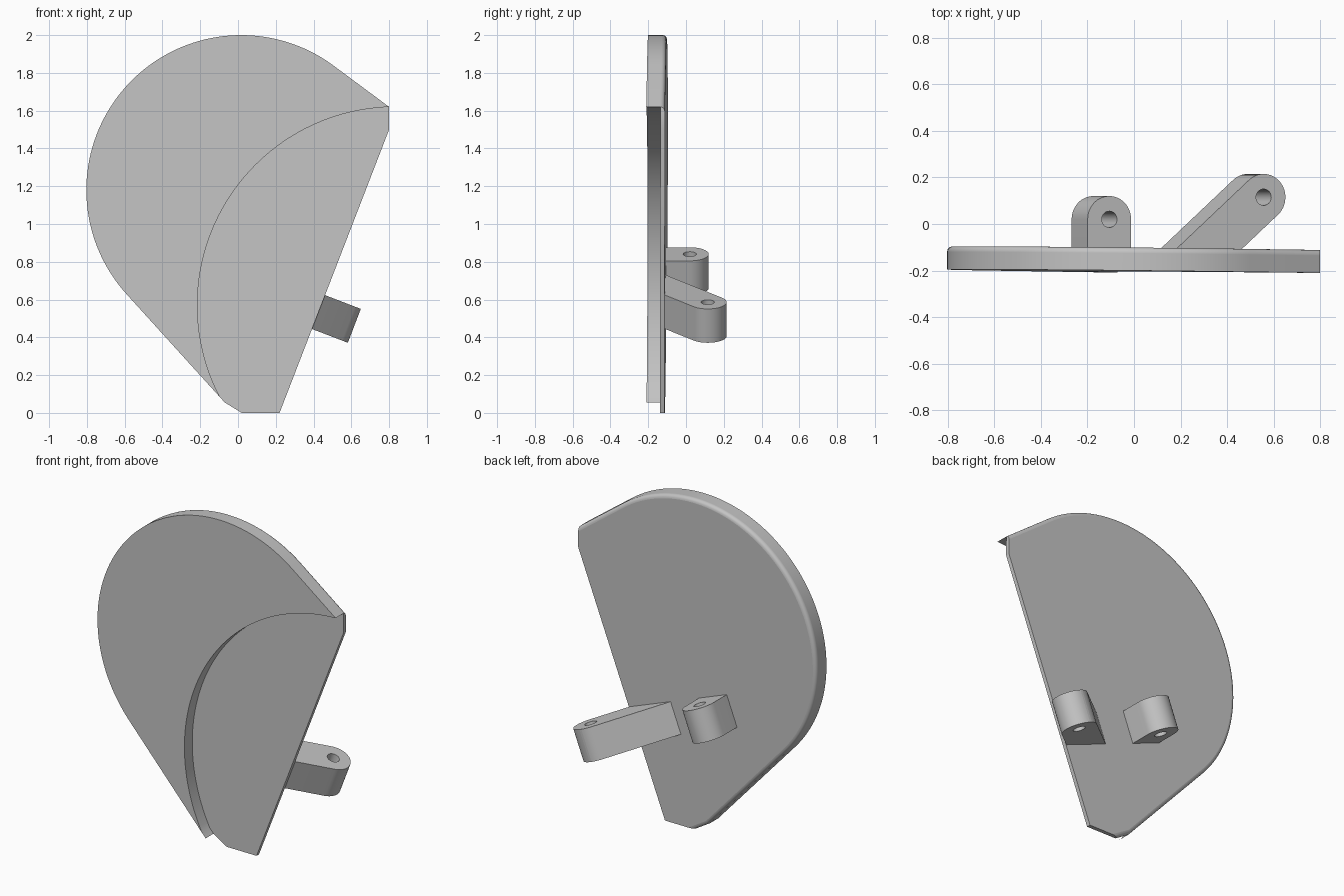
import bpy, bmesh, math
from mathutils import Vector

cube = bpy.data.objects.get("Cube")
if cube:
    bpy.data.objects.remove(cube, do_unlink=True)

grey = bpy.data.materials.new("plain_grey")
grey.use_nodes = True
colour = (0.55, 0.55, 0.55, 1)
grey.diffuse_color = colour
grey.node_tree.nodes["Principled BSDF"].inputs["Base Color"].default_value = colour

# Directions across and along the straight hinge edge of the plate
HINGE_ANGLE = math.radians(21)
across = Vector((math.cos(HINGE_ANGLE), 0, -math.sin(HINGE_ANGLE)))
along = Vector((math.sin(HINGE_ANGLE), 0, math.cos(HINGE_ANGLE)))


def arc(cx, cy, radius, start, end, steps):
    angles = [math.radians(start + (end - start) * i / steps) for i in range(steps + 1)]
    return [(cx + radius * math.cos(a), cy + radius * math.sin(a)) for a in angles]


def prism(name, loops, low, high, place, round_rule=None, radius=0.0):
    """Extrude a profile (first loop outer, others holes) and place it with a mapping."""
    bm = bmesh.new()
    edges = []
    for loop in loops:
        verts = [bm.verts.new((u, v, low)) for u, v in loop]
        if len(loops) == 1:
            bm.faces.new(verts)
        else:
            edges += [bm.edges.new((verts[i - 1], verts[i])) for i in range(len(verts))]
    if edges:
        bmesh.ops.triangle_fill(bm, edges=edges, use_beauty=True)
    extruded = bmesh.ops.extrude_face_region(bm, geom=bm.faces[:], use_keep_orig=True)
    top = [g for g in extruded["geom"] if isinstance(g, bmesh.types.BMVert)]
    for v in top:
        v.co.z = high
    bmesh.ops.recalc_face_normals(bm, faces=bm.faces[:])
    if round_rule:
        top = set(top)
        rim = [e for e in bm.edges if all(v in top for v in e.verts)
               and round_rule((e.verts[0].co + e.verts[1].co) / 2)]
        bmesh.ops.bevel(bm, geom=rim, offset=radius, segments=4, profile=0.5,
                        affect="EDGES", clamp_overlap=True)
    for v in bm.verts:
        v.co = place(v.co)
    bmesh.ops.recalc_face_normals(bm, faces=bm.faces[:])
    mesh = bpy.data.meshes.new(name)
    bm.to_mesh(mesh)
    bm.free()
    mesh.materials.append(grey)
    obj = bpy.data.objects.new(name, mesh)
    bpy.context.collection.objects.link(obj)
    bpy.ops.object.select_all(action="DESELECT")
    obj.select_set(True)
    bpy.context.view_layer.objects.active = obj
    bpy.ops.object.shade_smooth_by_angle(angle=math.radians(30))
    for face in mesh.polygons:
        if abs(face.normal.y) > 0.998:
            face.use_smooth = False
    return obj


def place_plate(p):
    # The plate leans back very slightly away from the hinge edge
    return Vector((p.x, p.z - 0.0107 * p.x + 0.005 * p.y, p.y))


def place_lug(p):
    return across * p.x + Vector((0, p.y, 0)) + along * p.z


# Plate: full thin backing with a rounded rear rim
BACK, STEP, FRONT = -0.111, -0.135, -0.21
tip, foot = (0.8, 1.62), (-0.07, 0.055)
rim_path = [tip] + arc(0.017, 1.18, 0.82, 54, 222.5, 72) + [foot]
prism("backing_plate", [rim_path + [(0.02, 0), (0.22, 0), (0.8, 1.5)]], STEP, BACK,
      place_plate, lambda m: across.x * m.x + across.z * m.y < 0.08, 0.022)

# Raised crescent in front, bounded by the large inner arc
inner = arc(0.835, 0.57, 1.05, 209.6, 91.9, 60)[1:-1]
prism("raised_crescent", [rim_path + inner], STEP, FRONT, place_plate)


# Hinge lugs: round-ended arms with a pin hole, standing on the rear of the plate
def lug(name, centre, lean):
    cx, cy = centre
    r = 0.1
    outline = arc(cx, cy, r, lean - 90, lean + 90, 24)
    base = BACK - 0.008
    slope = math.tan(math.radians(lean))
    feet = [(u - (v - base) / slope, base) for u, v in (outline[-1], outline[0])]
    hole = arc(cx, cy, 0.035, 0, 360, 32)[:-1]
    prism(name, [outline + feet, hole], 0.555, 0.747, place_lug)


lug("straight_hinge_lug", (-0.4, 0.02), 90)
lug("slanted_hinge_lug", (0.31, 0.115), 41.5)
